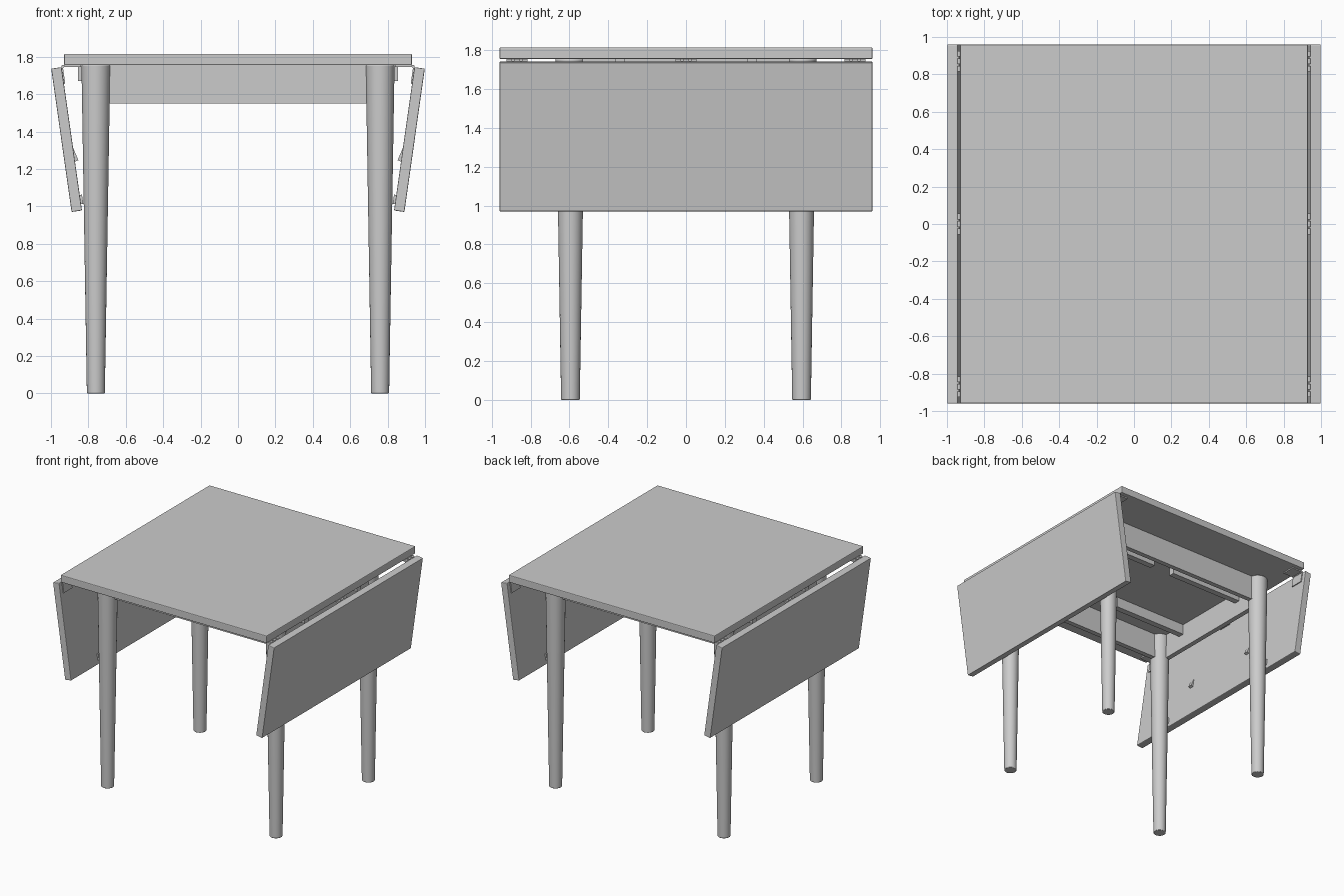
import bpy
import math
from mathutils import Matrix, Vector

cube = bpy.data.objects.get("Cube")
if cube:
    bpy.data.objects.remove(cube, do_unlink=True)

grey = bpy.data.materials.new("plain_grey")
grey.use_nodes = True
grey.diffuse_color = (0.6, 0.6, 0.6, 1)
grey.node_tree.nodes["Principled BSDF"].inputs["Base Color"].default_value = (0.6, 0.6, 0.6, 1)


def finish(ob, name, bevel=0.0):
    ob.name = name
    ob.data.materials.append(grey)
    if bevel:
        mod = ob.modifiers.new("Soft edges", "BEVEL")
        mod.width, mod.segments = bevel, 2
    return ob


def box(name, centre, size, bevel=0.0, frame=Matrix()):
    bpy.ops.mesh.primitive_cube_add(size=1)
    ob = bpy.context.object
    ob.data.transform(frame @ Matrix.Translation(centre) @ Matrix.Diagonal((*size, 1)))
    return finish(ob, name, bevel)


def prism(name, profile, y, width, frame):
    """Extrude an x-z profile along y."""
    n = len(profile)
    verts = [frame @ Vector((px, y + s * width / 2, pz)) for s in (-1, 1) for px, pz in profile]
    faces = [list(range(n)), list(range(2 * n - 1, n - 1, -1))]
    faces += [[i, i + n, (i + 1) % n + n, (i + 1) % n] for i in range(n)]
    mesh = bpy.data.meshes.new(name)
    mesh.from_pydata(verts, [], faces)
    ob = bpy.data.objects.new(name, mesh)
    bpy.context.collection.objects.link(ob)
    return finish(ob, name)


def cylinder_y(name, x, y, z, radius, length):
    bpy.ops.mesh.primitive_cylinder_add(vertices=16, radius=radius, depth=length,
                                        location=(x, y, z), rotation=(math.pi / 2, 0, 0))
    bpy.ops.object.shade_smooth_by_angle()
    return finish(bpy.context.object, name)


# Fixed centre top
TOP_UNDER = 1.755
box("table_top", (0, 0, 1.785), (1.86, 1.92, 0.06), 0.006)

# Round tapered legs
LEG_X, LEG_Y = 0.76, 0.595
for sx, side in ((1, "left"), (-1, "right")):
    for sy, end in ((-1, "front"), (1, "back")):
        bpy.ops.mesh.primitive_cone_add(vertices=40, radius1=0.048, radius2=0.077, depth=TOP_UNDER,
                                        location=(sx * LEG_X, sy * LEG_Y, TOP_UNDER / 2))
        bpy.ops.object.shade_smooth_by_angle()
        finish(bpy.context.object, f"{end}_{side}_leg", 0.004)

# Apron frame
for s, end, side in ((-1, "front", "right"), (1, "back", "left")):
    box(f"{end}_apron", (0, s * 0.59, 1.652), (1.44, 0.04, 0.205))
    box(f"{side}_apron", (s * 0.785, 0, 1.652), (0.04, 1.13, 0.205))

# Drop leaves with sliding supports, stops, bumpers and hinges
TILT = math.radians(8.1)
for s, side in ((1, "left"), (-1, "right")):
    # Leaf frame: origin at the top middle of the leaf, mirrored in x by s
    flip = Matrix.Diagonal((s, 1, 1, 1))
    frame = flip @ Matrix.Translation((0.971, 0, 1.74)) @ Matrix.Rotation(TILT, 4, "Y")
    box(f"{side}_leaf", (0, 0, -0.387), (0.056, 1.92, 0.774), 0.005, frame)

    for y in (-0.34, 0.34):
        box(f"{side}_slide_support", (s * 0.475, y, 1.712), (0.76, 0.05, 0.086))
        prism(f"{side}_support_stop", [(-0.027, -0.43), (-0.027, -0.51), (-0.047, -0.505)],
              y, 0.035, frame)
    for y in (-LEG_Y, LEG_Y):
        box(f"{side}_leaf_bumper", (-0.033, y, -0.715), (0.014, 0.03, 0.05), 0, frame)

    for y in (-0.87, 0, 0.87):
        box(f"{side}_hinge_top_plate", (s * 0.885, y, 1.75), (0.09, 0.11, 0.01))
        box(f"{side}_hinge_leaf_plate", (-0.031, y, -0.045), (0.008, 0.11, 0.09), 0, frame)
        for dy in (-0.04, 0, 0.04):
            cylinder_y(f"{side}_hinge_knuckle", s * 0.936, y + dy, 1.748, 0.008, 0.03)

# Make every face point outward
for ob in bpy.context.collection.objects:
    if ob.type == "MESH" and grey.name in ob.data.materials:
        import bmesh
        bm = bmesh.new()
        bm.from_mesh(ob.data)
        bmesh.ops.recalc_face_normals(bm, faces=bm.faces)
        bm.to_mesh(ob.data)
        bm.free()
